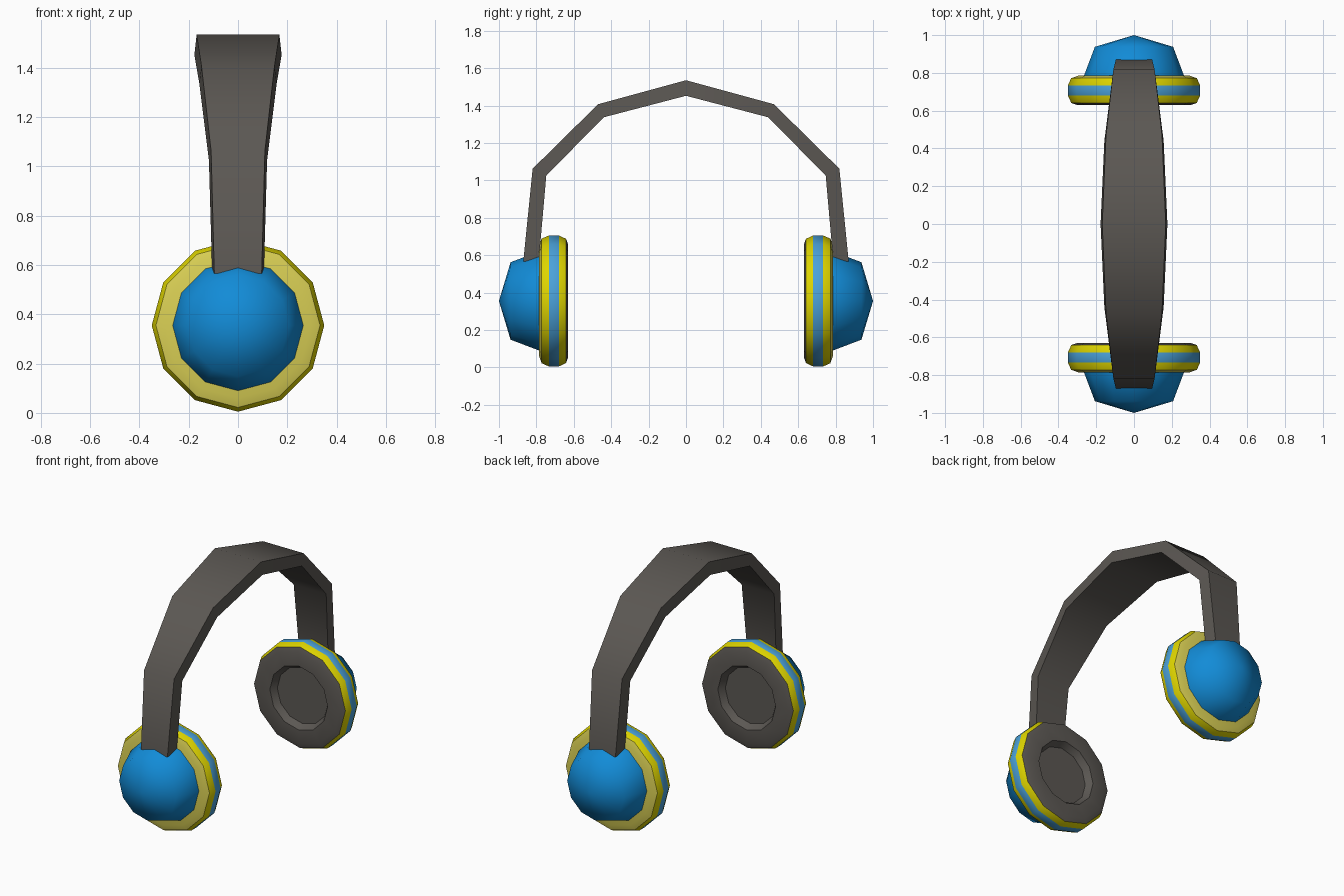
import bpy, bmesh, math

if "Cube" in bpy.data.objects:
    bpy.data.objects.remove(bpy.data.objects["Cube"])


def material(name, rgb):
    m = bpy.data.materials.new(name)
    m.diffuse_color = (*rgb, 1)
    m.use_nodes = True
    m.node_tree.nodes["Principled BSDF"].inputs["Base Color"].default_value = m.diffuse_color
    return m


DARK = material("dark grey", (0.105, 0.096, 0.086))
BLUE = material("blue", (0.006, 0.26, 0.68))
LIGHT_BLUE = material("light blue", (0.07, 0.36, 0.70))
YELLOW = material("yellow", (0.74, 0.67, 0.0))
PALE = material("pale yellow", (0.70, 0.63, 0.09))

SIDES = 12
CUP_Z = 0.355


def finish(bm, name, mats, angle):
    bmesh.ops.recalc_face_normals(bm, faces=bm.faces)
    me = bpy.data.meshes.new(name)
    bm.to_mesh(me)
    bm.free()
    for m in mats:
        me.materials.append(m)
    ob = bpy.data.objects.new(name, me)
    bpy.context.collection.objects.link(ob)
    bpy.ops.object.select_all(action='DESELECT')
    ob.select_set(True)
    bpy.context.view_layer.objects.active = ob
    bpy.ops.object.shade_smooth_by_angle(angle=math.radians(angle))
    return ob


def revolve(name, profile, side, mats, indices, angle):
    """Turn a (y, radius) profile about the ear axis; one material index per band."""
    bm = bmesh.new()
    rings = []
    for y, r in profile:
        n = 1 if r == 0 else SIDES
        rings.append([bm.verts.new((r * math.sin(2 * math.pi * i / SIDES), side * y,
                                    CUP_Z + r * math.cos(2 * math.pi * i / SIDES)))
                      for i in range(n)])
    for a, b, k in zip(rings, rings[1:], indices):
        for i in range(SIDES):
            j = (i + 1) % SIDES
            loop = [a[i % len(a)], a[j % len(a)], b[j % len(b)], b[i % len(b)]]
            f = bm.faces.new(list(dict.fromkeys(loop)))
            f.material_index = k
    return finish(bm, name, mats, angle)


# Ear cups: recessed dark pad, striped ring and blue outer shell
cushion = [(0.672, 0), (0.672, 0.185), (0.63, 0.21), (0.63, 0.30), (0.641, 0.332),
           (0.68, 0.35), (0.733, 0.35), (0.772, 0.333), (0.785, 0.295), (0.785, 0)]
shell = [(0.76, 0), (0.76, 0.267), (0.785, 0.265), (0.938, 0.207), (1.0, 0)]
for label, side in (("left", -1), ("right", 1)):
    revolve(label + "_ear_cushion", cushion, side,
            [DARK, YELLOW, LIGHT_BLUE, PALE], [0, 0, 0, 0, 1, 2, 1, 3, 3], 40)
    revolve(label + "_ear_shell", shell, side, [BLUE], [0] * 4, 62)

# Headband: tapered strip swept over the top (outer y, z, inner y, z, half width)
half = [(0.87, 0.565, 0.787, 0.57, 0.105), (0.82, 1.062, 0.747, 1.025, 0.118),
        (0.47, 1.407, 0.44, 1.337, 0.157), (0, 1.535, 0, 1.452, 0.177)]
path = half + [(-a, b, -c, d, w) for a, b, c, d, w in half[-2::-1]]
bm = bmesh.new()
sections = []
for oy, oz, iy, iz, w in path:
    sections.append([bm.verts.new(p) for p in (
        (-w + 0.009, oy, oz), (w - 0.009, oy, oz), (w, iy, iz), (-w, iy, iz))])
for a, b in zip(sections, sections[1:]):
    for i in range(4):
        j = (i + 1) % 4
        bm.faces.new((a[i], a[j], b[j], b[i]))
bm.faces.new(sections[0])
bm.faces.new(sections[-1])
finish(bm, "headband", [DARK], 45)
